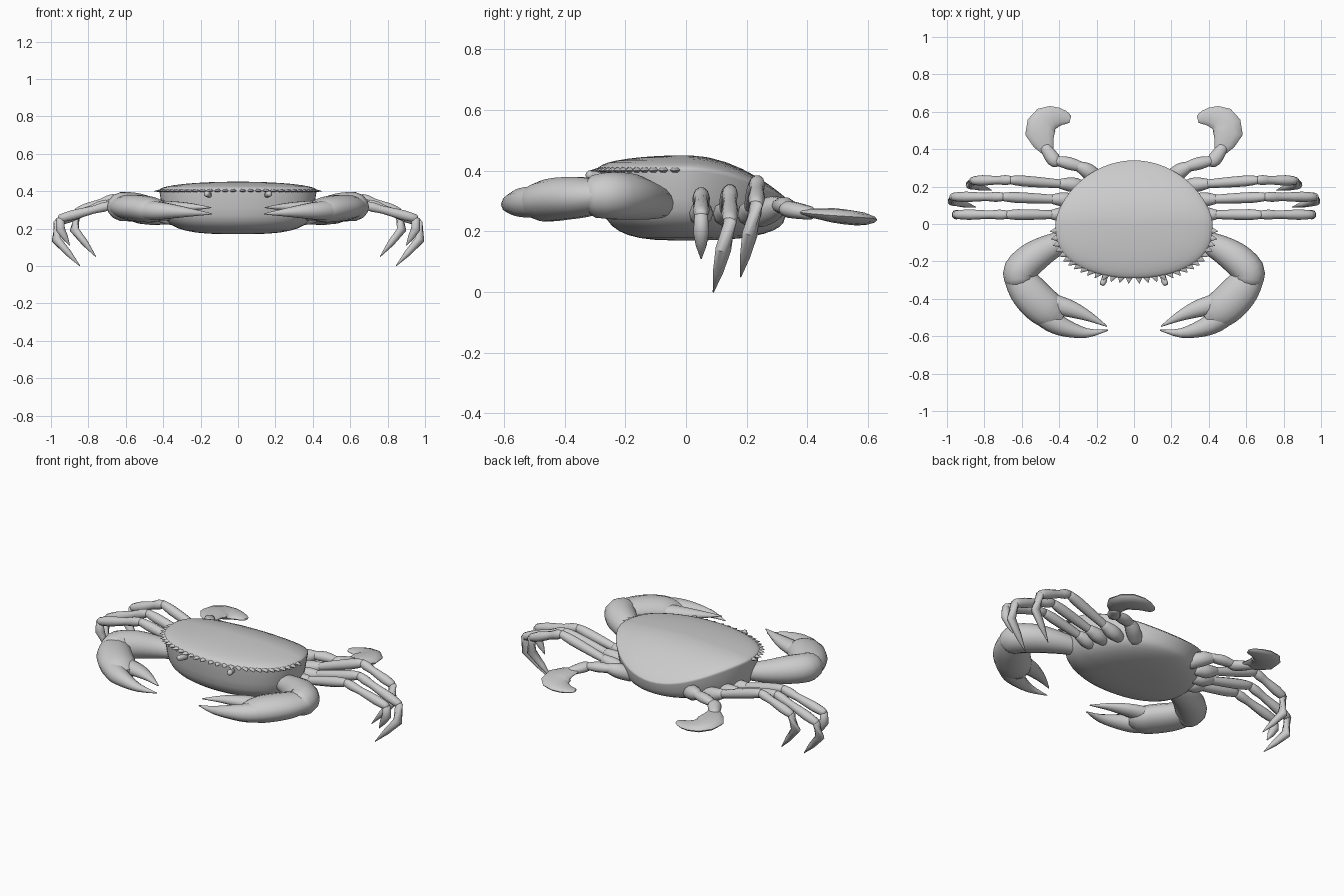
import bpy, bmesh
from math import sin, cos, pi, radians
from mathutils import Vector

cube = bpy.data.objects.get("Cube")
if cube:
    bpy.data.objects.remove(cube, do_unlink=True)

color = (.6, .6, .6, 1)
shell_grey = bpy.data.materials.new("shell_grey")
shell_grey.use_nodes = True
shell_grey.diffuse_color = color
shell_grey.node_tree.nodes["Principled BSDF"].inputs["Base Color"].default_value = color


def skin(name, rings):
    """Skin equal-length vertex rings and cap both ends."""
    bm = bmesh.new()
    rows = [[bm.verts.new(point) for point in ring] for ring in rings]
    for lower, upper in zip(rows, rows[1:]):
        for i in range(len(lower)):
            bm.faces.new((lower[i - 1], lower[i], upper[i], upper[i - 1]))
    bm.faces.new(rows[0])
    bm.faces.new(rows[-1])
    bmesh.ops.recalc_face_normals(bm, faces=bm.faces)
    mesh = bpy.data.meshes.new(name)
    bm.to_mesh(mesh)
    bm.free()
    mesh.materials.append(shell_grey)
    part = bpy.data.objects.new(name, mesh)
    bpy.context.collection.objects.link(part)
    bpy.ops.object.select_all(action='DESELECT')
    part.select_set(True)
    bpy.context.view_layer.objects.active = part
    bpy.ops.object.shade_smooth_by_angle(angle=radians(60))


def spline(stations, steps):
    """Smooth open curve through the stations, their size included."""
    padded = [stations[0], *stations, stations[-1]]
    curve = []
    for before, start, end, after in zip(padded, padded[1:], padded[2:], padded[3:]):
        for step in range(steps):
            t = step / steps
            pull = (end - before) / 2 * (1 - t) ** 2 * t - (after - start) / 2 * (1 - t) * t * t
            curve.append(start.lerp(end, t * t * (3 - 2 * t)) + pull)
    return curve + [stations[-1]]


def limb(name, stations, flat, steps, sides):
    """Elliptical tube with rounded ends; each station is x, y, z and half width."""
    curve = spline([Vector(s) for s in stations], steps)
    for index, inner in ((0, curve[1]), (-1, curve[-2])):
        end = curve[index]
        cap = end.xyz + (end.xyz - inner.xyz).normalized() * end.w / 2
        curve.insert(0 if index == 0 else len(curve), Vector((*cap, end.w * .6)))
    rings, previous = [], None
    for i, center in enumerate(curve):
        ahead = curve[min(i + 1, len(curve) - 1)].xyz
        along = (ahead - curve[max(i - 1, 0)].xyz).normalized()
        side = along.cross(Vector((0, 0, 1))).normalized()
        if previous and side.dot(previous) < 0:
            side.negate()
        previous = side
        up = side.cross(along) * flat
        turns = [2 * pi * k / sides for k in range(sides)]
        rings.append([center.xyz + (side * cos(a) + up * sin(a)) * center.w for a in turns])
    skin(name, rings)


def pair(name, stations, flat=1, steps=3, sides=10):
    """Build a limb on the left and its mirror image on the right."""
    limb("left_" + name, stations, flat, steps, sides)
    limb("right_" + name, [(-x, y, z, size) for x, y, z, size in stations], flat, steps, sides)


def outline(angle):
    """Shell edge seen from above: tapered at the rear, broad at the front."""
    c = cos(angle)
    return Vector((.42 * sin(angle), .34 * c ** 1.25 if c > 0 else -.29 * (-c) ** .75))


def body_ring(scale, height):
    """Scaled shell outline whose height falls away toward the rear."""
    ring = []
    for k in range(64):
        p = outline(2 * pi * k / 64) * scale
        drop = max(p.y, 0) ** 2 * (height - .17) * 4
        ring.append(Vector((p.x, p.y, height - drop)))
    return ring


# Body: deep rounded underside, thin overhanging rim and a shallow domed top
slopes = [pi / 2 * (k + .3) / 9 for k in range(9)]
underside = [body_ring(.97 * sin(a) ** .65, .39 - .22 * cos(a) ** .48) for a in slopes]
rim = [body_ring(1, .397), body_ring(1, .408)]
dome = [body_ring(sin(a), .406 + .045 * cos(a)) for a in reversed(slopes)]
skin("body_shell", underside + rim + dome)

# Saw-toothed spines along the front edge of the shell
spine_count = 15
for i in range(spine_count):
    edge = outline(pi * (.52 + .46 * i / (spine_count - 1)))
    outward = edge.normalized() * .028
    root, point = edge - outward * .4, edge + outward
    pair(f"edge_spine_{i + 1}", [(*root, .403, .023), (*point, .4, .002)],
         flat=.5, steps=1, sides=6)

# Short stalked eyes under the front edge
pair("eye", [(.15, -.25, .375, .012), (.16, -.3, .383, .016), (.17, -.32, .386, .015)])

# Claws: arm, palm and two fingers
pair("claw_arm", [(.34, -.08, .29, .05), (.44, -.12, .3, .068), (.54, -.18, .313, .085),
                  (.61, -.25, .318, .088), (.61, -.3, .315, .08)], flat=.9, sides=14)
pair("claw_palm", [(.63, -.26, .318, .075), (.58, -.34, .313, .096), (.52, -.41, .308, .102),
                   (.46, -.46, .3, .098), (.42, -.485, .297, .08)], flat=.7, sides=14)
pair("claw_inner_finger", [(.5, -.4, .305, .05), (.41, -.433, .31, .052), (.33, -.457, .313, .044),
                           (.24, -.495, .315, .026), (.145, -.547, .312, .003)], flat=.75)
pair("claw_outer_finger", [(.52, -.46, .3, .06), (.44, -.52, .296, .058), (.36, -.558, .293, .046),
                           (.25, -.583, .286, .025), (.14, -.568, .278, .003)], flat=.9)

# Walking legs: hip, knee, ankle and tip positions
walking_legs = {
    "front": ((.38, .05, .26), (.68, .05, .325), (.95, .05, .255), (.9, .05, .11)),
    "middle": ((.37, .13, .26), (.7, .145, .335), (.965, .145, .235), (.845, .09, 0)),
    "rear": ((.33, .21, .26), (.66, .235, .365), (.86, .232, .29), (.76, .18, .05)),
}
for name, joints in walking_legs.items():
    hip, knee, ankle, tip = (Vector(joint) for joint in joints)
    root = hip - Vector((.06, .01, .01))
    socket = hip.lerp(knee, .2)
    bow = ankle.lerp(tip, .4)
    bow.x += .02 if name == "front" else .055
    pair(name + "_leg_hip", [(*root, .03), (*hip, .04), (*socket, .026)])
    pair(name + "_leg_upper", [(*hip, .02), (*hip.lerp(knee, .4), .026),
                               (*hip.lerp(knee, .8), .029), (*knee, .022)], steps=2)
    pair(name + "_leg_lower", [(*knee, .022), (*knee.lerp(ankle, .15), .027),
                               (*knee.lerp(ankle, .35), .022),
                               (*knee.lerp(ankle, .75), .028), (*ankle, .022)], steps=2)
    pair(name + "_leg_tip", [(*ankle, .022), (*bow, .026), (*bow.lerp(tip, .5), .018),
                             (*tip, .002)], steps=1)

# Swimming legs ending in flat paddles at the back
pair("swim_leg_hip", [(.19, .24, .25, .04), (.25, .285, .275, .042), (.3, .31, .285, .026)])
pair("swim_leg_upper", [(.28, .305, .285, .026), (.35, .325, .285, .034),
                        (.42, .34, .277, .022)], flat=.85)
pair("swim_leg_joint", [(.4, .33, .275, .024), (.43, .345, .272, .038),
                        (.475, .41, .26, .03)], flat=.75)
pair("swim_leg_paddle", [(.46, .39, .263, .034), (.502, .485, .253, .08), (.47, .555, .243, .076),
                         (.4, .572, .236, .05), (.355, .563, .235, .03)],
     flat=.3, steps=2, sides=12)
